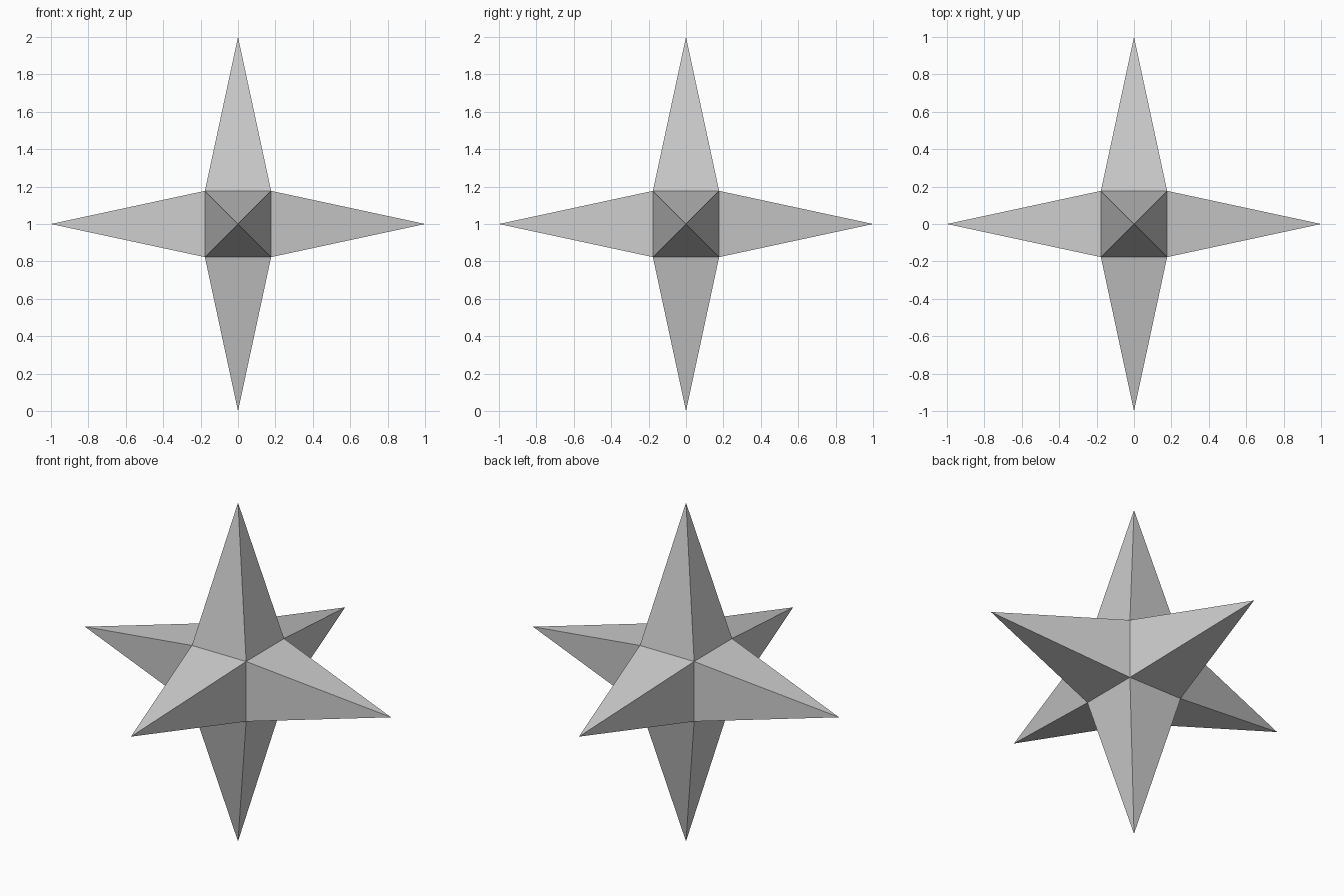
import bpy, bmesh
from mathutils import Matrix

if "Cube" in bpy.data.objects:
    bpy.data.objects.remove(bpy.data.objects["Cube"])

CORE = 0.177    # half width of the cube core
REACH = 1.0     # distance from the centre to each spike tip

# Cube core, each face poked and pulled out into a four-sided spike
bm = bmesh.new()
bmesh.ops.create_cube(bm, size=2 * CORE)
tips = bmesh.ops.poke(bm, faces=bm.faces[:])["verts"]
for tip in tips:
    tip.co = tip.co.normalized() * REACH

# Stand the lowest tip on the ground
bmesh.ops.transform(bm, matrix=Matrix.Translation((0, 0, REACH)), verts=bm.verts[:])
bmesh.ops.recalc_face_normals(bm, faces=bm.faces[:])

mesh = bpy.data.meshes.new("six_pointed_star")
bm.to_mesh(mesh)
bm.free()
star = bpy.data.objects.new("six_pointed_star", mesh)
bpy.context.collection.objects.link(star)
